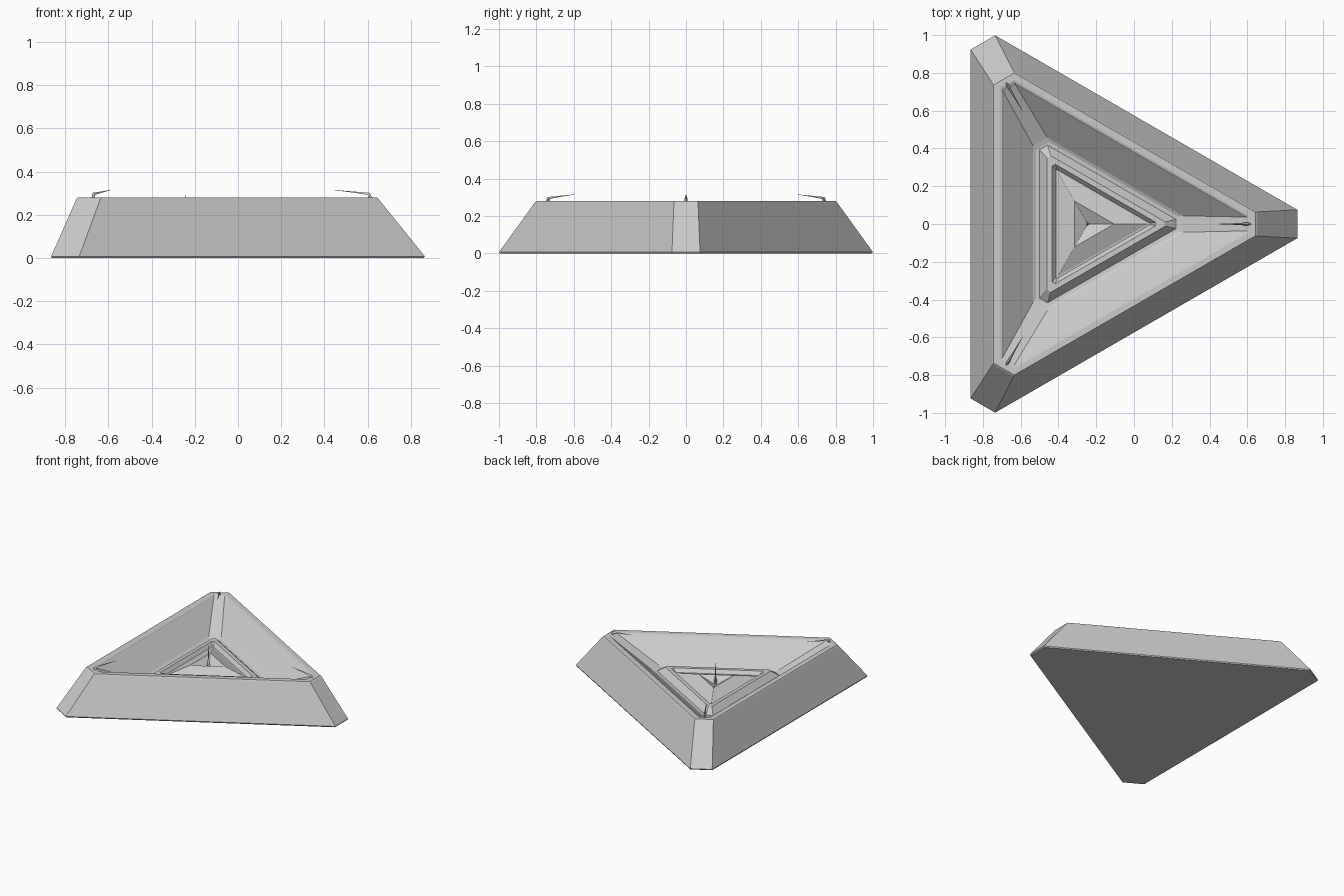
import bpy, bmesh, math
from mathutils import Matrix, Vector

if "Cube" in bpy.data.objects:
    bpy.data.objects.remove(bpy.data.objects["Cube"])

CX = -0.245  # centre of the three-fold symmetry


def tri_ring(bm, r, d, z):
    """Triangle with inradius r, corners cut at distance d from the centre."""
    h = max((2 * r - d) * math.tan(math.radians(30)), 0.0002)
    out = []
    for k in range(3):
        rot = Matrix.Rotation(math.radians(120 * k), 3, 'Z')
        for s in (-1, 1):
            p = rot @ Vector((d, s * h, 0))
            out.append(bm.verts.new((p.x + CX, p.y, z)))
    return out


def finish(bm, name):
    bmesh.ops.recalc_face_normals(bm, faces=bm.faces)
    me = bpy.data.meshes.new(name)
    bm.to_mesh(me)
    bm.free()
    ob = bpy.data.objects.new(name, me)
    bpy.context.collection.objects.link(ob)
    return ob


def loft(name, rings):
    bm = bmesh.new()
    loops = [tri_ring(bm, *r) for r in rings]
    for a, b in zip(loops, loops[1:]):
        for i in range(6):
            j = (i + 1) % 6
            bm.faces.new((a[i], a[j], b[j], b[i]))
    bm.faces.new(loops[0])
    bm.faces.new(loops[-1])
    return finish(bm, name)


# tray body: sloped outside, rounded rim, recess, stepped ridge, small hollow pyramid
loft("tray_body", [
    (0.617, 1.105, 0.0), (0.62, 1.11, 0.008),
    (0.503, 0.895, 0.274), (0.498, 0.887, 0.28),
    (0.465, 0.855, 0.28), (0.455, 0.845, 0.277), (0.447, 0.83, 0.268),
    (0.29, 0.505, 0.125), (0.275, 0.48, 0.117), (0.255, 0.468, 0.115),
    (0.215, 0.41, 0.155), (0.188, 0.36, 0.155),
    (0.168, 0.33, 0.13), (0.16, 0.319, 0.13),
    (0.07, 0.139, 0.17), (0.004, 0.0075, 0.13),
])

# needle at the centre
loft("center_needle", [
    (0.004, 0.0075, 0.12), (0.006, 0.0115, 0.16),
    (0.002, 0.0038, 0.2), (0.0008, 0.0015, 0.292),
])


# thin hooked claws at the three corners: (distance, z, half width, half thickness)
path = [(0.862, 0.27, 0.009, 0.006), (0.85, 0.297, 0.008, 0.005),
        (0.80, 0.303, 0.005, 0.003), (0.69, 0.315, 0.0008, 0.0006)]
for k in range(3):
    bm = bmesh.new()
    rot = Matrix.Rotation(math.radians(120 * k), 3, 'Z')
    loops = []
    for d, z, w, t in path:
        ring = []
        for y, o in ((-w, -t), (w, -t), (0, t)):
            p = rot @ Vector((d + o, y, 0))
            ring.append(bm.verts.new((p.x + CX, p.y, z + o)))
        loops.append(ring)
    for a, b in zip(loops, loops[1:]):
        for i in range(3):
            j = (i + 1) % 3
            bm.faces.new((a[i], a[j], b[j], b[i]))
    bm.faces.new(loops[0])
    bm.faces.new(loops[-1])
    finish(bm, f"corner_claw_{k + 1}")
